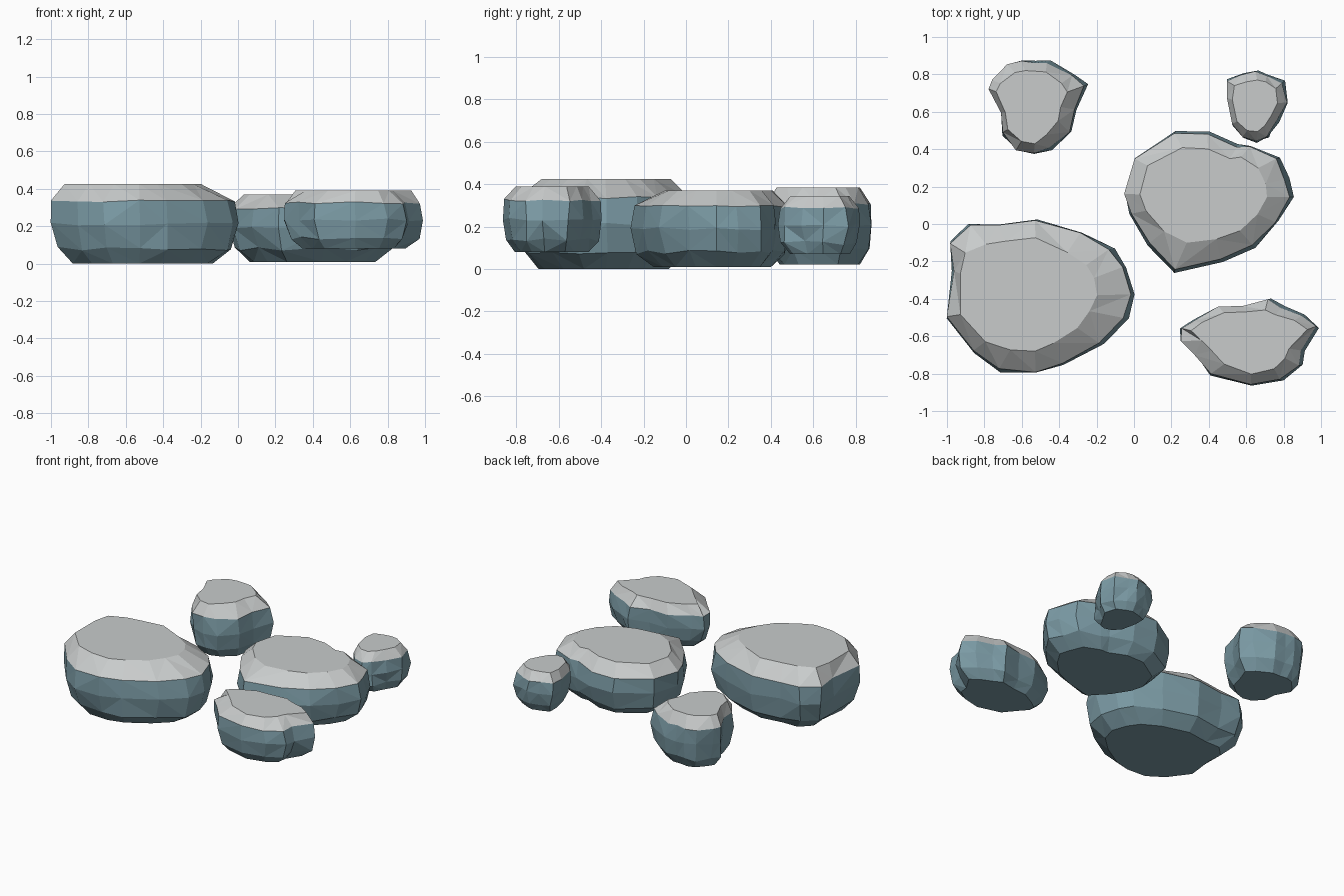
import bpy
import bmesh
import random
from mathutils import Vector

random.seed(4)

old_cube = bpy.data.objects.get("Cube")
if old_cube:
    bpy.data.objects.remove(old_cube, do_unlink=True)


def make_material(name, colour):
    material = bpy.data.materials.new(name)
    material.use_nodes = True
    material.diffuse_color = (*colour, 1)
    shader = material.node_tree.nodes["Principled BSDF"]
    shader.inputs["Base Color"].default_value = (*colour, 1)
    return material


blue_stone = make_material("slate blue stone", (0.2, 0.33, 0.38))
pale_stone = make_material("pale grey stone", (0.58, 0.6, 0.6))


def make_ring(mesh, outline, centre, height, scale, shift=0, rough=0):
    """Add one loop of vertices, the outline scaled about the stone's centre."""
    ring = []
    for x, y in outline:
        flat = centre + (Vector((x, y)) - centre) * scale
        wobble = [random.uniform(-rough, rough) for axis in "xyz"]
        ring.append(mesh.verts.new((flat.x + shift + wobble[0],
                                    flat.y + wobble[1],
                                    height + wobble[2])))
    return ring


def make_stone(name, centre, bottom, top, profile):
    """Flat-topped rock; profile holds x, y and top-inset percent per corner."""
    centre = Vector(centre) / 100
    outline = [(x / 100, y / 100) for x, y, inset in profile]
    tall = top - bottom
    mesh = bmesh.new()

    # Base, belly and the edge of the pale cap
    rings = [
        make_ring(mesh, outline, centre, bottom, 0.74),
        make_ring(mesh, outline, centre, bottom + tall * 0.19, 0.93, 0, 0.01),
        make_ring(mesh, outline, centre, bottom + tall * 0.5, 1, 0, 0.008),
        make_ring(mesh, outline, centre, bottom + tall * 0.79, 0.97, -0.01, 0.006),
    ]

    # Flat crown with its own inset at every corner
    crown = []
    for (x, y), (px, py, inset) in zip(outline, profile):
        flat = centre.lerp(Vector((x, y)), inset / 100)
        crown.append(mesh.verts.new((flat.x, flat.y, top)))
    rings.append(crown)

    # Faceted bands between neighbouring loops
    count = len(profile)
    for level, (lower, upper) in enumerate(zip(rings, rings[1:])):
        for i in range(count):
            j = (i + 1) % count
            a, b, c, d = lower[i], lower[j], upper[j], upper[i]
            if random.random() < 0.5:
                triangles = ((a, b, c), (a, c, d))
            else:
                triangles = ((a, b, d), (b, c, d))
            for corners in triangles:
                face = mesh.faces.new(corners)
                face.material_index = int(upper is crown)

    mesh.faces.new(list(reversed(rings[0])))
    cap = mesh.faces.new(crown)
    cap.material_index = 1
    bmesh.ops.recalc_face_normals(mesh, faces=mesh.faces[:])

    data = bpy.data.meshes.new(name)
    mesh.to_mesh(data)
    mesh.free()
    data.materials.append(blue_stone)
    data.materials.append(pale_stone)
    stone = bpy.data.objects.new(name, data)
    bpy.context.collection.objects.link(stone)
    return stone


# Largest stone, front right of the model
make_stone("large_stone", (-55, -40), 0, 0.425, [
    (1, -37, 63), (-4, -23, 66), (-11, -13, 67), (-27, -4, 69),
    (-52, 3, 76), (-73, 0, 77), (-88, 0, 73), (-98, -10, 82),
    (-97, -25, 90), (-100, -50, 84), (-86, -69, 79), (-71, -79, 70),
    (-52, -80, 70), (-37, -76, 66), (-17, -64, 65), (-3, -51, 60)])

# Second largest stone, in the middle
make_stone("middle_stone", (38, 15), 0.01, 0.37, [
    (86, 14, 69), (83, 24, 72), (78, 36, 71), (63, 42, 77),
    (56, 42, 74), (40, 49, 74), (22, 49, 76), (0, 35, 81),
    (-5, 16, 81), (-2, 5, 79), (8, -11, 73), (22, -26, 61),
    (47, -20, 66), (65, -12, 69), (78, 1, 70)])

# Long pointed stone at the front
make_stone("pointed_stone", (62, -63), 0.08, 0.39, [
    (99, -55, 83), (91, -49, 82), (80, -44, 76), (73, -40, 74),
    (59, -43, 80), (45, -44, 82), (32, -51, 86), (25, -56, 85),
    (25, -62, 70), (32, -70, 68), (41, -81, 66), (63, -87, 72),
    (80, -83, 72), (90, -76, 67), (91, -68, 72)])

# Rounded stone at the back
make_stone("back_stone", (-53, 65), 0.02, 0.385, [
    (-25, 74, 62), (-32, 80, 68), (-45, 87, 74), (-53, 87, 76),
    (-60, 88, 74), (-67, 86, 76), (-75, 77, 84), (-78, 72, 83),
    (-71, 59, 88), (-70, 48, 85), (-62, 39, 80), (-53, 37, 79),
    (-44, 40, 69), (-33, 49, 62), (-30, 61, 60)])

# Smallest stone at the back
make_stone("small_stone", (66, 64), 0.07, 0.345, [
    (83, 65, 63), (80, 76, 70), (72, 80, 75), (66, 82, 72),
    (58, 80, 75), (50, 77, 77), (50, 67, 84), (53, 53, 84),
    (59, 46, 78), (66, 44, 73), (72, 46, 64), (77, 55, 67)])
